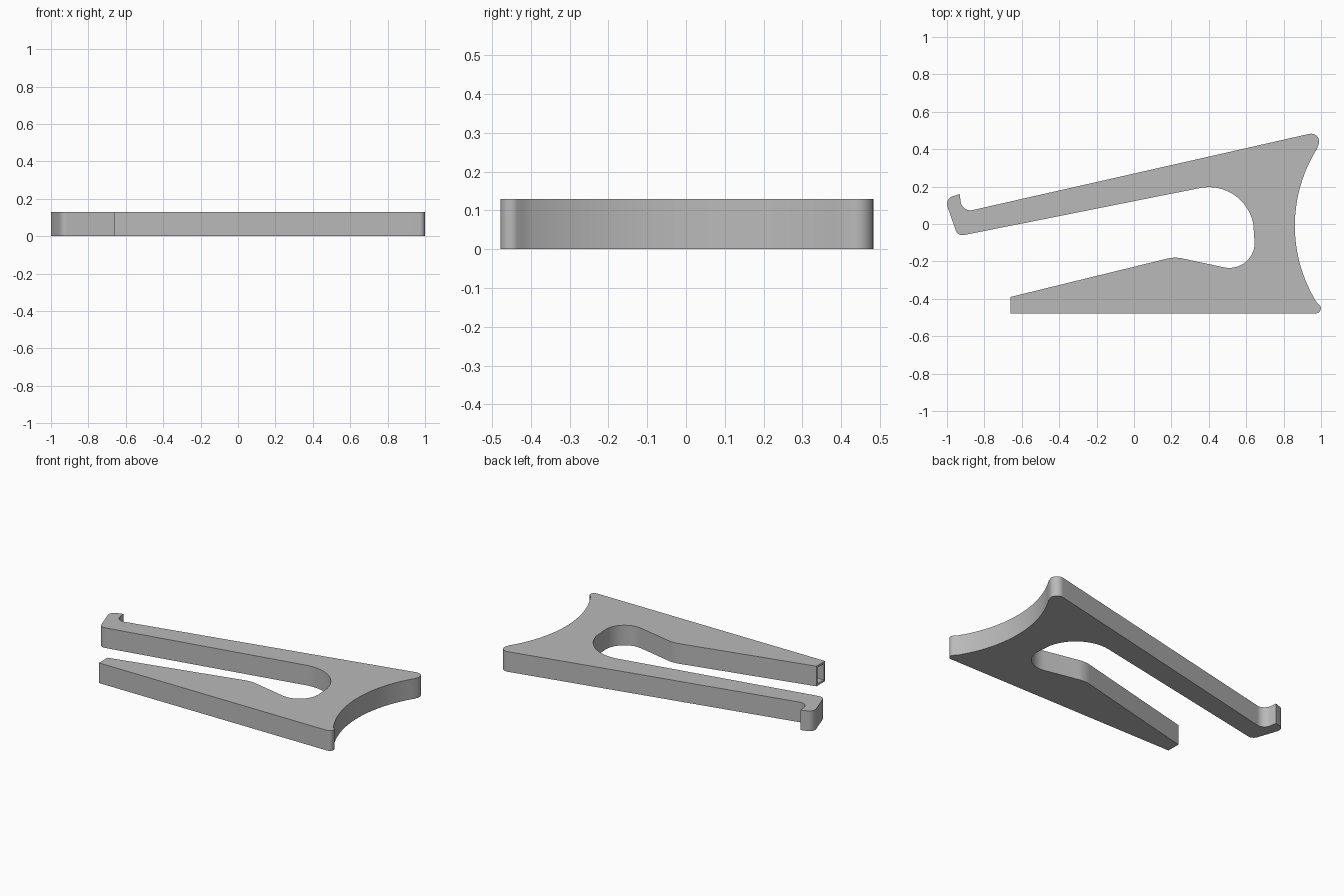
import bpy
import bmesh
from math import cos, sin, radians

THICKNESS = 0.13

cube = bpy.data.objects.get("Cube")
if cube:
    bpy.data.objects.remove(cube, do_unlink=True)

grey = bpy.data.materials.new("mid_grey")
grey.use_nodes = True
color = (0.49, 0.49, 0.49, 1)
grey.diffuse_color = color
grey.node_tree.nodes["Principled BSDF"].inputs["Base Color"].default_value = color


def arc(cx, cy, r, start, end, steps=10):
    """Points along a circular arc, angles in degrees."""
    angles = [radians(start + (end - start) * i / steps) for i in range(steps + 1)]
    return [(cx + r * cos(a), cy + r * sin(a)) for a in angles]


# Outline, clockwise from the hooked end of the upper arm
outline = []
outline += arc(-0.875, 0.125, 0.052, 190, 283, 8)        # hook throat
outline += arc(0.947, 0.44, 0.043, 103, -30, 10)         # upper rear corner
outline += arc(1.636, -0.01, 0.776, 148, 212, 32)        # concave rear edge
outline += arc(0.972, -0.451, 0.027, 32, -90, 8)         # lower rear corner
outline += [(-0.66, -0.478), (-0.66, -0.39)]             # blunt lower arm end
outline += arc(0.22, -0.36, 0.18, 104, 75, 8)            # bump on lower arm
outline += arc(0.51, -0.1, 0.135, -105, 10, 14)          # small jaw curve
outline += arc(0.4, -0.045, 0.242, 10, 101, 18)          # large jaw curve
outline += arc(-0.917, -0.022, 0.038, -79, -160, 6)      # hook heel
outline += arc(-0.958, 0.108, 0.042, 198, 107, 6)        # hook crown
outline += [(-0.932, 0.16)]                              # hook point

bm = bmesh.new()
base = bm.faces.new([bm.verts.new((x, y, 0)) for x, y in outline])
solid = bmesh.ops.extrude_face_region(bm, geom=[base])
top_verts = [g for g in solid["geom"] if isinstance(g, bmesh.types.BMVert)]
bmesh.ops.translate(bm, verts=top_verts, vec=(0, 0, THICKNESS))
bmesh.ops.recalc_face_normals(bm, faces=bm.faces)

# Rectangular socket in the blunt end of the lower arm
end = next(f for f in bm.faces
           if f.normal.x < -0.99 and abs(f.calc_center_median().x + 0.66) < 0.01)
bmesh.ops.inset_region(bm, faces=[end], thickness=0.018)
floor = bmesh.ops.extrude_discrete_faces(bm, faces=[end])["faces"][0]
bmesh.ops.translate(bm, verts=floor.verts, vec=(0.15, 0, 0))

mesh = bpy.data.meshes.new("clip_body")
bm.to_mesh(mesh)
bm.free()
mesh.materials.append(grey)
body = bpy.data.objects.new("clip_body", mesh)
bpy.context.collection.objects.link(body)

# Smooth curves, crisp rims
bpy.ops.object.select_all(action="DESELECT")
body.select_set(True)
bpy.context.view_layer.objects.active = body
bpy.ops.object.shade_smooth_by_angle(angle=radians(30))
